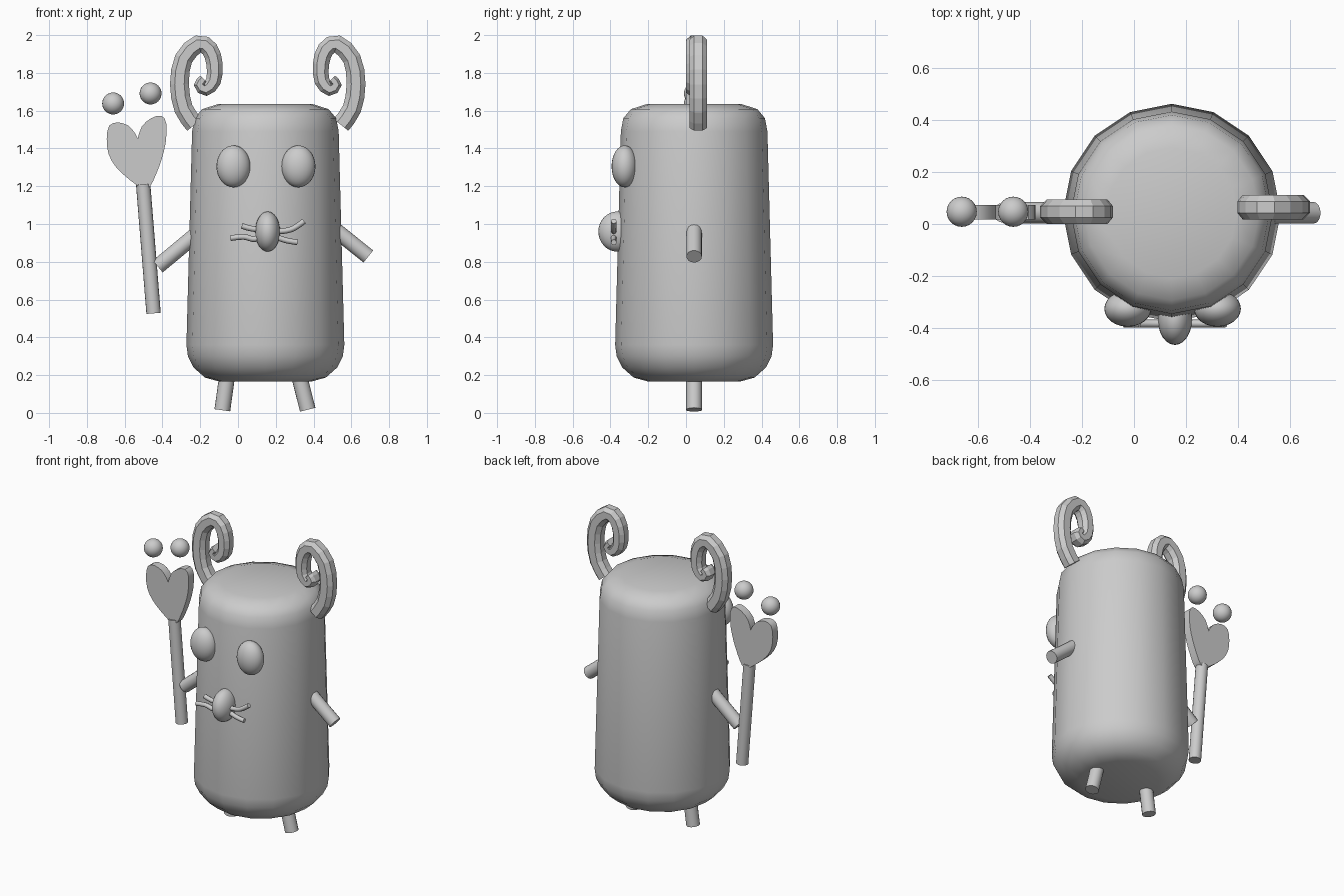
import bpy, bmesh, math
from mathutils import Vector

if "Cube" in bpy.data.objects:
    bpy.data.objects.remove(bpy.data.objects["Cube"])

CX, CY = 0.145, 0.043          # body axis


def finish(name, bm, angle=40):
    bmesh.ops.recalc_face_normals(bm, faces=bm.faces[:])
    me = bpy.data.meshes.new(name)
    bm.to_mesh(me)
    bm.free()
    ob = bpy.data.objects.new(name, me)
    bpy.context.collection.objects.link(ob)
    if angle:
        bpy.ops.object.select_all(action='DESELECT')
        ob.select_set(True)
        bpy.context.view_layer.objects.active = ob
        bpy.ops.object.shade_smooth_by_angle(angle=math.radians(angle))
    return ob


def ellipsoid(name, loc, radii):
    bm = bmesh.new()
    bmesh.ops.create_uvsphere(bm, u_segments=24, v_segments=16, radius=1)
    for v in bm.verts:
        v.co = Vector(loc) + Vector([c * r for c, r in zip(v.co, radii)])
    return finish(name, bm)


def rod(name, a, b, r):
    a, b = Vector(a), Vector(b)
    bm = bmesh.new()
    bmesh.ops.create_cone(bm, cap_ends=True, segments=16, radius1=r, radius2=r, depth=(b - a).length)
    q = Vector((0, 0, 1)).rotation_difference(b - a)
    for v in bm.verts:
        v.co = (a + b) / 2 + q @ v.co
    return finish(name, bm)


def smooth_path(pts, n):
    # Catmull-Rom resampling
    out = []
    for i in range(len(pts) - 1):
        p0, p1 = pts[max(i - 1, 0)], pts[i]
        p2, p3 = pts[i + 1], pts[min(i + 2, len(pts) - 1)]
        for k in range(n):
            t = k / n
            out.append(0.5 * (2 * p1 + (p2 - p0) * t + (2 * p0 - 5 * p1 + 4 * p2 - p3) * t * t
                              + (3 * p1 - p0 - 3 * p2 + p3) * t ** 3))
    return out + [pts[-1]]


def sweep(name, path, section, y, angle):
    # path points are (x, z, half width); section is (across, depth)
    pts = [Vector(p) for p in path]
    bm = bmesh.new()
    rings = []
    for i, p in enumerate(pts):
        t = pts[min(i + 1, len(pts) - 1)] - pts[max(i - 1, 0)]
        n = Vector((-t.y, t.x)).normalized()
        rings.append([bm.verts.new((p.x + n.x * u * p.z, y + d, p.y + n.y * u * p.z))
                      for u, d in section])
    m = len(section)
    for a, b in zip(rings, rings[1:]):
        for k in range(m):
            bm.faces.new((a[k], a[(k + 1) % m], b[(k + 1) % m], b[k]))
    bm.faces.new(rings[0])
    bm.faces.new(rings[-1])
    return finish(name, bm, angle)


# body: 16-sided lathe
profile = [(0.24, .165), (.32, .187), (.38, .24), (.41, .3), (.418, .36), (.388, 1.49),
           (.375, 1.56), (.335, 1.608), (.25, 1.635)]
bm = bmesh.new()
rings = [[bm.verts.new((CX + r * math.cos(k * math.pi / 8), CY + r * math.sin(k * math.pi / 8), z))
          for k in range(16)] for r, z in profile]
for a, b in zip(rings, rings[1:]):
    for k in range(16):
        bm.faces.new((a[k], a[(k + 1) % 16], b[(k + 1) % 16], b[k]))
bm.faces.new(rings[0])
bm.faces.new(rings[-1])
finish("body", bm)

# curled horns: chamfered strip following a spiral
horn = [Vector(p) for p in (
    (-.23, 1.525, .05), (-.288, 1.61, .05), (-.31, 1.74, .05), (-.288, 1.875, .048),
    (-.21, 1.953, .047), (-.15, 1.925, .045), (-.124, 1.845, .043), (-.13, 1.757, .04),
    (-.172, 1.713, .036), (-.204, 1.738, .03), (-.182, 1.768, .024))]
octagon = [(1, -.022), (1, .022), (.5, .047), (-.5, .047),
           (-1, .022), (-1, -.022), (-.5, -.047), (.5, -.047)]
horn = smooth_path(horn, 2)
sweep("left_horn", horn, octagon, 0.047, 0)
sweep("right_horn", [(.315 - x, z, w) for x, z, w in horn], octagon, 0.065, 0)

# face
for side, s in (("left", -1), ("right", 1)):
    ellipsoid(side + "_eye", (0.148 + s * .172, -.325, 1.305), (.09, .069, .111))
ellipsoid("nose", (.157, -.364, .96), (.066, .1, .106))

# whiskers
circle = [(math.cos(k * math.pi / 4), .015 * math.sin(k * math.pi / 4)) for k in range(8)]
whiskers = [((-.04, .925), (.03, .932), (.09, .92), (.14, .95)),
            ((.02, .99), (.06, .978), (.10, .972), (.14, .97)),
            ((.35, 1.015), (.29, .975), (.23, .962), (.16, .965)),
            ((.315, .903), (.26, .912), (.22, .925), (.16, .95))]
for i, w in enumerate(whiskers):
    pts = smooth_path([Vector((x, z, .015)) for x, z in w], 4)
    sweep("whisker_%d" % (i + 1), pts, circle, -.382, 50)

# limbs
rod("left_arm", (-.13, CY, 1.02), (-.425, CY, .775), .041)
rod("right_arm", (.42, CY, 1.045), (.69, CY, .828), .041)
rod("left_leg", (-.05, CY, .25), (-.083, CY, .014), .042)
rod("right_leg", (.31, CY, .25), (.369, CY, .017), .042)

# wand with heart head
rod("wand_stick", (-.447, CY, .527), (-.502, CY, 1.21), .038)
left = [(-.50, 1.18), (-.575, 1.235), (-.645, 1.30), (-.685, 1.37), (-.695, 1.45), (-.682, 1.52),
        (-.635, 1.538), (-.58, 1.52), (-.545, 1.48), (-.531, 1.452)]
right = [(-.531, 1.452), (-.51, 1.515), (-.46, 1.56), (-.405, 1.573), (-.379, 1.53),
         (-.383, 1.43), (-.405, 1.34), (-.435, 1.26), (-.465, 1.2), (-.50, 1.18)]
outline = [p for half in (left, right)
           for p in smooth_path([Vector(q) for q in half], 2)[:-1]]
bm = bmesh.new()
face = bm.faces.new([bm.verts.new((p.x, .018, p.y)) for p in outline])
ext = bmesh.ops.extrude_face_region(bm, geom=[face])
bmesh.ops.translate(bm, vec=(0, .055, 0),
                    verts=[g for g in ext["geom"] if isinstance(g, bmesh.types.BMVert)])
if not face.is_valid or len(face.edges[0].link_faces) < 2:
    bmesh.ops.holes_fill(bm, edges=bm.edges[:])
finish("wand_heart", bm)

# floating balls
for i, (x, z) in enumerate(((-.661, 1.638), (-.463, 1.691))):
    ellipsoid("ball_%d" % (i + 1), (x, .047, z), (.058,) * 3)
